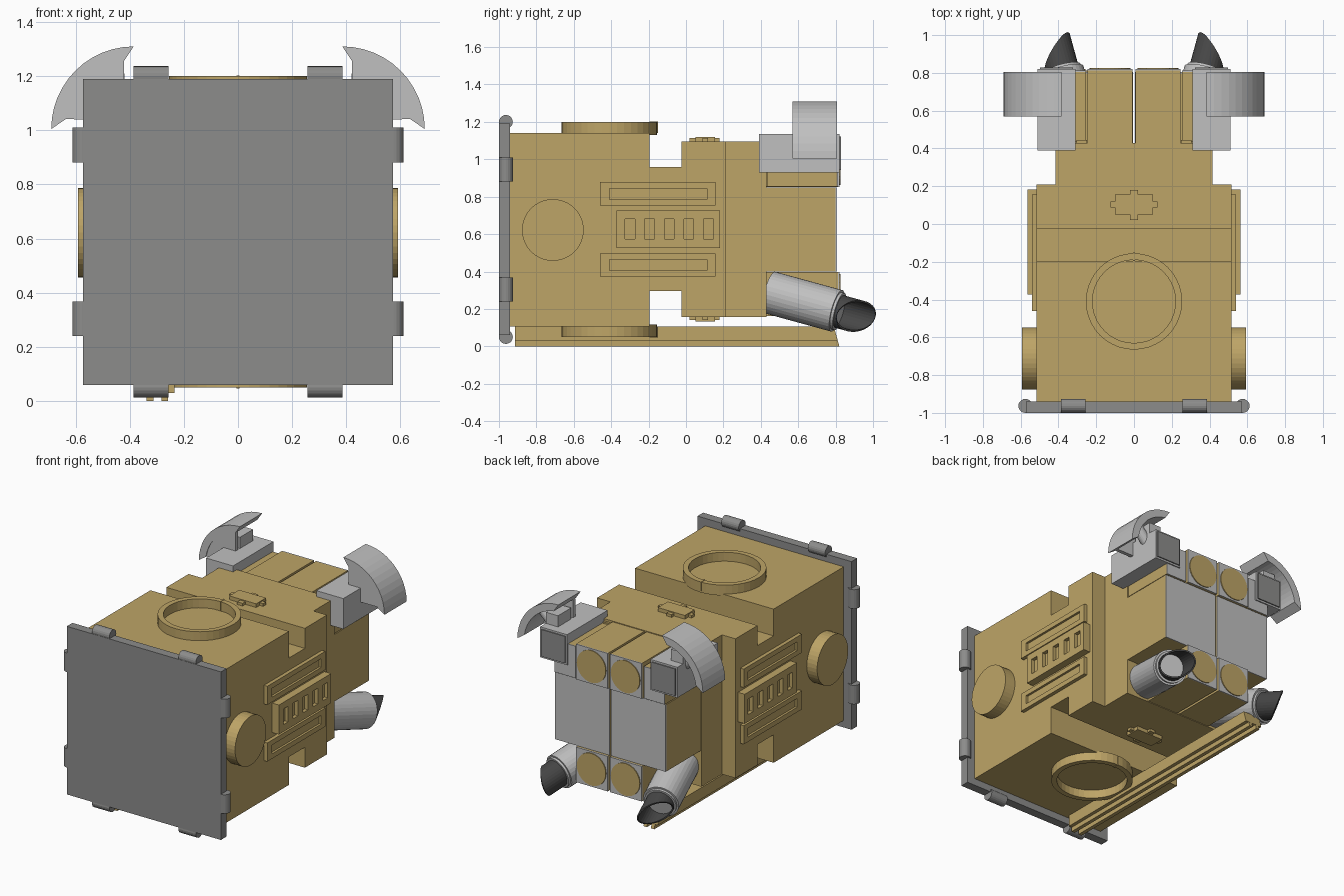
import bpy, bmesh
from math import sin, cos, pi, radians
from mathutils import Vector

if "Cube" in bpy.data.objects:
    bpy.data.objects.remove(bpy.data.objects["Cube"])


def material(name, rgb):
    m = bpy.data.materials.new(name)
    m.diffuse_color = (*rgb, 1)
    m.use_nodes = True
    m.node_tree.nodes["Principled BSDF"].inputs["Base Color"].default_value = m.diffuse_color
    return m


TAN = material("tan", (0.515, 0.375, 0.135))
LIGHT = material("light_grey", (0.53, 0.53, 0.53))
GREY = material("mid_grey", (0.265, 0.265, 0.26))
DARK = material("charcoal", (0.062, 0.062, 0.062))


def finish(name, bm, mat):
    bmesh.ops.recalc_face_normals(bm, faces=bm.faces)
    me = bpy.data.meshes.new(name)
    bm.to_mesh(me)
    bm.free()
    me.materials.append(mat)
    ob = bpy.data.objects.new(name, me)
    bpy.context.collection.objects.link(ob)
    return ob


def box(name, x, y, z, mat=TAN):
    bm = bmesh.new()
    bmesh.ops.create_cube(bm, size=1)
    for v in bm.verts:
        v.co = [(a + b) / 2 + c * abs(b - a) for (a, b), c in zip((x, y, z), v.co)]
    return finish(name, bm, mat)


def cyl(name, a, b, r, mat=TAN, n=32):
    a, b = Vector(a), Vector(b)
    bm = bmesh.new()
    bmesh.ops.create_cone(bm, cap_ends=True, segments=n, radius1=r, radius2=r, depth=(b - a).length)
    q = Vector((0, 0, 1)).rotation_difference(b - a)
    for v in bm.verts:
        v.co = q @ v.co + (a + b) / 2
    return finish(name, bm, mat)


def prism(name, pts, axis, lo, hi, mat=TAN):
    """Extrude a closed 2D profile along x, y or z."""
    bm = bmesh.new()

    def place(p, h):
        c = list(p)
        c.insert(axis, h)
        return bm.verts.new(c)
    r0 = [place(p, lo) for p in pts]
    r1 = [place(p, hi) for p in pts]
    bm.faces.new(r0)
    bm.faces.new(r1)
    for i in range(len(pts)):
        j = (i + 1) % len(pts)
        bm.faces.new((r0[i], r0[j], r1[j], r1[i]))
    return finish(name, bm, mat)


def tube(name, rings, mat, n=32):
    """Closed strip through four rings: each ring is a function of the angle."""
    bm = bmesh.new()
    vs = [[bm.verts.new(f(2 * pi * i / n)) for i in range(n)] for f in rings]
    for k in range(len(rings)):
        a, b = vs[k], vs[(k + 1) % len(rings)]
        for i in range(n):
            j = (i + 1) % n
            bm.faces.new((a[i], a[j], b[j], b[i]))
    return finish(name, bm, mat)


def circle(r, z):
    return lambda t: (r * cos(t), -0.41 + r * sin(t), z)


# Front plate and main body
box("front_plate", (-0.573, 0.573), (-1, -0.94), (0.06, 1.19), GREY)
box("front_body", (-0.515, 0.515), (-0.94, -0.195), (0.107, 1.14))
box("body_neck", (-0.515, 0.515), (-0.2, -0.02), (0.295, 0.96))
box("rear_body", (-0.515, 0.515), (-0.025, 0.21), (0.158, 1.095))
box("rear_body_step", (-0.415, 0.415), (0.2, 0.43), (0.158, 1.095))

# Rings and latches on the top and underside
for side, zb, zr, zl, d in (("top", 1.14, 1.2, 1.095, 1), ("bottom", 0.107, 0.05, 0.158, -1)):
    tube(side + "_ring", [circle(0.255, zb - 0.01 * d), circle(0.255, zr),
                          circle(0.22, zr), circle(0.22, zb - 0.01 * d)], TAN, 40)
    box(side + "_ring_tab", (-0.006, 0.006), (-0.195, -0.15), sorted((zb, zr + 0.003 * d)))
    box(side + "_latch", (-0.1, 0.1), (0.05, 0.155), sorted((zl, zl + 0.025 * d)))
    box(side + "_latch_bar", (-0.125, 0.125), (0.088, 0.118), sorted((zl, zl + 0.018 * d)))
    box(side + "_latch_cross", (-0.02, 0.02), (0.02, 0.18), sorted((zl, zl + 0.018 * d)))

# Rail under the body with two ridges
rail = [(-0.915, 0.105), (0.79, 0.105), (0.82, 0.0), (-0.915, 0.0)]
flange = [(-0.915, 0.107), (0.79, 0.107), (0.812, 0.03), (-0.915, 0.03)]
prism("rail_flange", flange, 0, -0.36, -0.235)
prism("rail_ridge_outer", rail, 0, -0.338, -0.313)
prism("rail_ridge_inner", rail, 0, -0.283, -0.258)

for s in (-1, 1):
    tag = "_right" if s > 0 else "_left"

    def sbox(name, x, y, z, mat=TAN):
        return box(name + tag, sorted((s * x[0], s * x[1])), y, z, mat)

    # Plate edge clips
    for z0, z1 in ((0.24, 0.367), (0.882, 1.01)):
        cyl("side_clip" + tag, (s * 0.575, -0.963, z0), (s * 0.575, -0.963, z1), 0.037, GREY, 20)
    for z in (0.05, 1.2):
        cyl("edge_clip" + tag, (s * 0.257, -0.963, z), (s * 0.386, -0.963, z), 0.037, GREY, 20)

    # Side disc
    cyl("side_disc" + tag, (s * 0.5, -0.712, 0.622), (s * 0.592, -0.712, 0.622), 0.165, TAN, 40)

    # Slotted side panel: base, rails and dividers
    sbox("slot_panel_base", (0.5, 0.54), (-0.372, 0.183), (0.527, 0.725))
    sbox("slot_panel_rail_low", (0.53, 0.565), (-0.372, 0.183), (0.527, 0.575))
    sbox("slot_panel_rail_high", (0.53, 0.565), (-0.372, 0.183), (0.68, 0.725))
    edges = [-0.372]
    for i in range(5):
        c = -0.3 + 0.105 * i
        edges += [c - 0.026, c + 0.026]
    edges.append(0.183)
    for i in range(0, 12, 2):
        sbox("slot_divider", (0.53, 0.565), (edges[i], edges[i + 1]), (0.575, 0.68))

    # Grooved strips above and below the slotted panel
    for z in (0.372, 0.753):
        sbox("strip_base", (0.5, 0.525), (-0.46, 0.157), (z, z + 0.125))
        for za, zb in ((z, z + 0.033), (z + 0.092, z + 0.125)):
            sbox("strip_long_edge", (0.52, 0.54), (-0.46, 0.157), (za, zb))
        for ya, yb in ((-0.46, -0.41), (0.112, 0.157)):
            sbox("strip_end", (0.52, 0.54), (ya, yb), (z + 0.033, z + 0.092))

    # Rear blocks with light back plates and round caps
    sbox("rear_mid_block", (0.006, 0.412), (0.42, 0.798), (0.4, 0.85))
    sbox("rear_mid_plate", (0.006, 0.412), (0.798, 0.804), (0.4, 0.85), LIGHT)
    for z0, z1 in ((0.162, 0.398), (0.853, 1.09)):
        sbox("tank_box", (0.008, 0.245), (0.42, 0.812), (z0, z1))
        sbox("tank_back", (0.008, 0.245), (0.812, 0.82), (z0, z1), LIGHT)
        c = (z0 + z1) / 2
        cyl("tank_cap" + tag, (s * 0.1265, 0.81, c), (s * 0.1265, 0.826, c), 0.108, TAN)
    sbox("outer_box", (0.255, 0.41), (0.435, 0.806), (0.855, 1.07))
    sbox("outer_box_back", (0.255, 0.41), (0.806, 0.812), (0.855, 1.07), LIGHT)
    sbox("outer_box_trim", (0.25, 0.305), (0.425, 0.445), (0.855, 1.08))

    # Shoulder pod with grey back
    sbox("pod", (0.31, 0.51), (0.39, 0.82), (0.93, 1.135), LIGHT)
    sbox("pod_back", (0.322, 0.498), (0.82, 0.828), (0.942, 1.123), GREY)
    sbox("pod_mount", (0.42, 0.51), (0.62, 0.76), (1.13, 1.21), LIGHT)

    # Curved fender: shell, web and strut
    def arc(r, a0, a1, n=12):
        return [(s * (0.385 + r * cos(radians(a0 + (a1 - a0) * i / n))),
                 1.005 + r * sin(radians(a0 + (a1 - a0) * i / n))) for i in range(n + 1)]
    prism("fender_shell" + tag, arc(0.305, 0, 90) + arc(0.255, 82, 8), 1, 0.57, 0.806, LIGHT)
    prism("fender_web" + tag, arc(0.26, 8, 82) + [(s * 0.42, 1.04)], 1, 0.575, 0.6, LIGHT)
    cyl("fender_strut" + tag, (s * 0.47, 0.7, 1.09), (s * 0.575, 0.7, 1.195), 0.035, LIGHT, 20)

    # Angled exhaust: light pipe with a slanted dark nozzle
    A = Vector((s * 0.28, 0.4475, 0.288))
    d = Vector((s * 0.1, 0.365, -0.1)).normalized()
    up = (Vector((0, 0, 1)) - d * d.z).normalized()
    inner = up.cross(d) * s
    if inner.x * s > 0:
        inner = -inner
    cyl("exhaust_pipe" + tag, A, A + d * 0.385, 0.115, LIGHT)
    cyl("exhaust_lip" + tag, A + d * 0.38, A + d * 0.4, 0.103, LIGHT)

    def ring(r, slanted):
        def f(t):
            h = 0.495 + 0.08 * cos(t) + 0.02 * sin(t) if slanted else 0.39
            return A + d * h + inner * (r * cos(t)) + up * (r * sin(t))
        return f
    tube("exhaust_nozzle" + tag, [ring(0.09, False), ring(0.09, True),
                                  ring(0.08, True), ring(0.08, False)], DARK)
